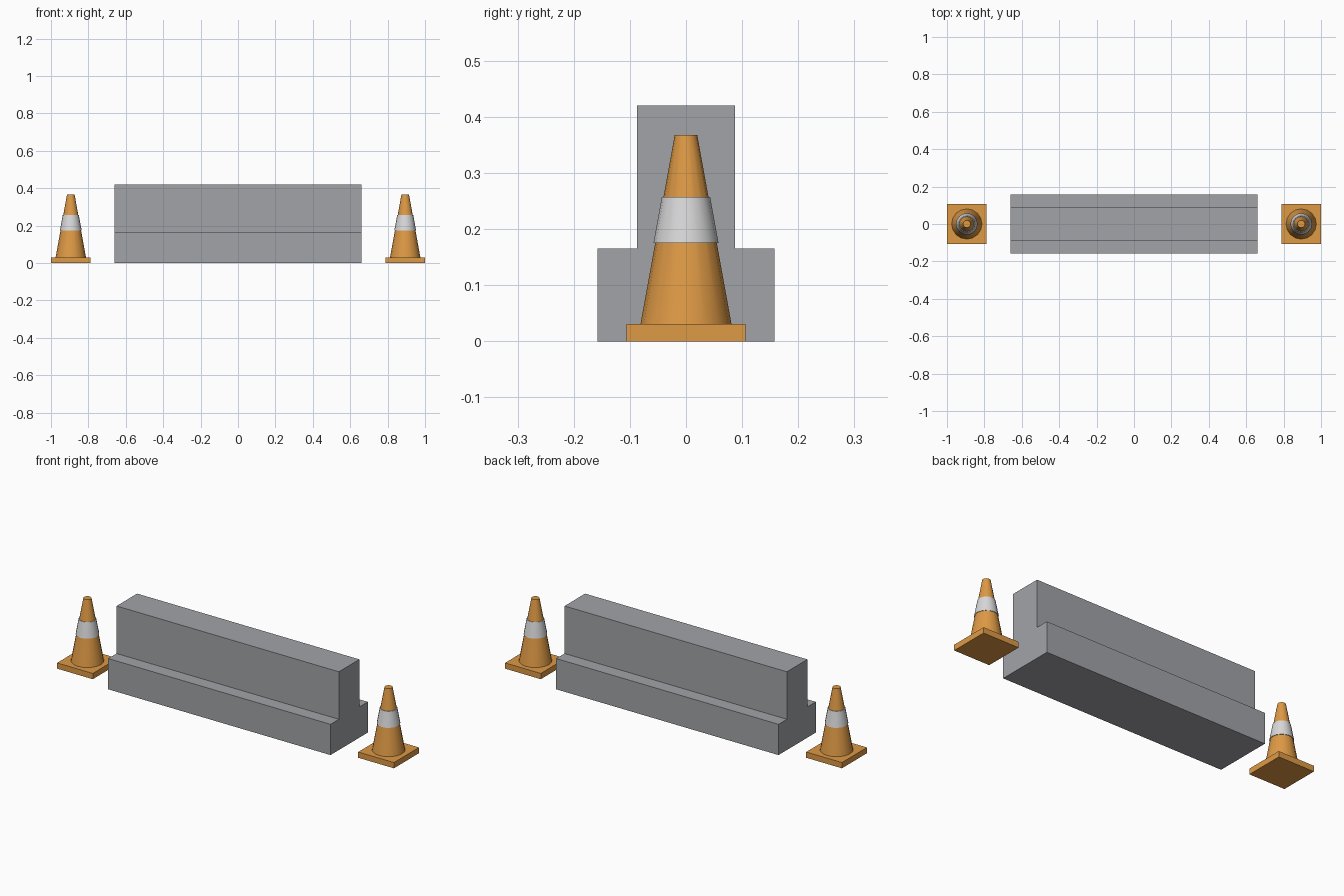
import bpy, bmesh, math

cube = bpy.data.objects.get("Cube")
if cube:
    bpy.data.objects.remove(cube, do_unlink=True)


def material(name, rgb):
    m = bpy.data.materials.new(name)
    m.use_nodes = True
    m.diffuse_color = (*rgb, 1)
    m.node_tree.nodes["Principled BSDF"].inputs["Base Color"].default_value = (*rgb, 1)
    return m


concrete = material("concrete grey", (0.36, 0.37, 0.39))
orange = material("cone orange", (0.73, 0.32, 0.06))
white = material("band white", (0.69, 0.69, 0.70))


def add_object(name, bm, mat, smooth=False):
    bmesh.ops.recalc_face_normals(bm, faces=bm.faces)
    mesh = bpy.data.meshes.new(name)
    bm.to_mesh(mesh)
    bm.free()
    mesh.materials.append(mat)
    ob = bpy.data.objects.new(name, mesh)
    bpy.context.collection.objects.link(ob)
    if smooth:
        bpy.ops.object.select_all(action='DESELECT')
        ob.select_set(True)
        bpy.context.view_layer.objects.active = ob
        bpy.ops.object.shade_smooth_by_angle(angle=math.radians(40))
    return ob


def frustum(name, x, z0, z1, r0, r1, mat):
    bm = bmesh.new()
    bmesh.ops.create_cone(bm, cap_ends=True, segments=16, radius1=r0, radius2=r1, depth=z1 - z0)
    ob = add_object(name, bm, mat, smooth=True)
    ob.location = (x, 0, (z0 + z1) / 2)


# Barrier: stepped profile extruded along x
half = [(0.158, 0), (0.158, 0.165), (0.087, 0.165), (0.087, 0.42)]
profile = half + [(-y, z) for y, z in reversed(half)]
bm = bmesh.new()
end = bm.faces.new([bm.verts.new((-0.66, y, z)) for y, z in profile])
ext = bmesh.ops.extrude_face_region(bm, geom=[end], use_keep_orig=True)
bmesh.ops.translate(bm, vec=(1.32, 0, 0),
                    verts=[v for v in ext["geom"] if isinstance(v, bmesh.types.BMVert)])
add_object("barrier", bm, concrete)

# Traffic cones at both ends
for side, x in (("left", 0.894), ("right", -0.894)):
    bm = bmesh.new()
    bmesh.ops.create_cube(bm, size=1)
    bmesh.ops.scale(bm, vec=(0.212, 0.212, 0.031), verts=bm.verts)
    add_object(f"{side}_cone_base", bm, orange).location = (x, 0, 0.0155)
    frustum(f"{side}_cone_body", x, 0.031, 0.368, 0.081, 0.02, orange)
    frustum(f"{side}_cone_band", x, 0.175, 0.257, 0.058, 0.043, white)
